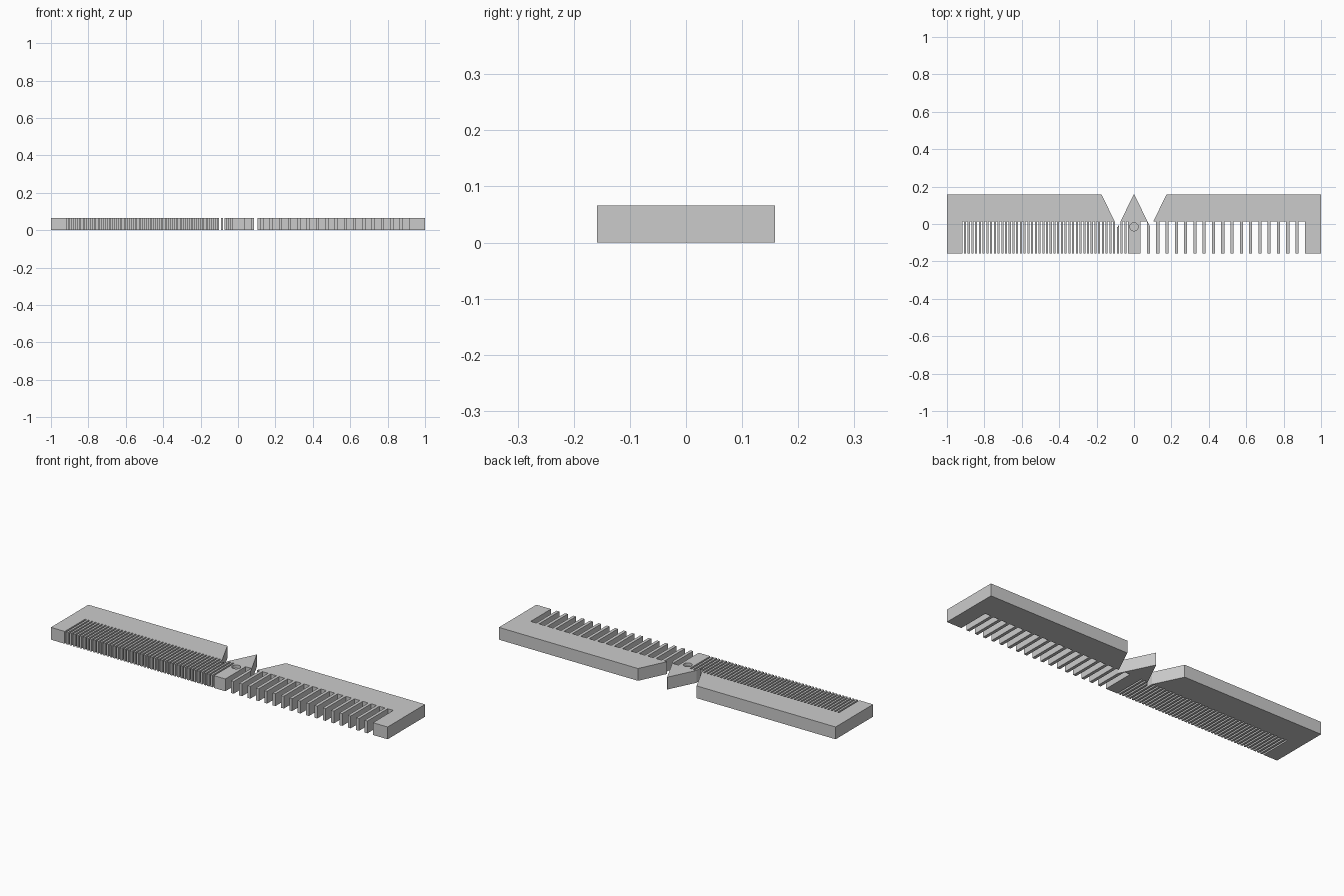
import bpy
import bmesh
import math

if "Cube" in bpy.data.objects:
    bpy.data.objects.remove(bpy.data.objects["Cube"], do_unlink=True)

HEIGHT = 0.066       # thickness of the comb
HALF_DEPTH = 0.159   # half of its width in y
ROOT = 0.014         # y of the tooth roots

grey = bpy.data.materials.new("grey")
grey.use_nodes = True
grey.diffuse_color = (0.6, 0.6, 0.6, 1)
grey.node_tree.nodes["Principled BSDF"].inputs["Base Color"].default_value = (0.6, 0.6, 0.6, 1)


def prisms(name, outlines, z0, z1):
    """One object made of vertical prisms, one per outline."""
    bm = bmesh.new()
    for outline in outlines:
        face = bm.faces.new([bm.verts.new((x, y, z0)) for x, y in outline])
        out = bmesh.ops.extrude_face_region(bm, geom=[face])
        verts = [v for v in out["geom"] if isinstance(v, bmesh.types.BMVert)]
        bmesh.ops.translate(bm, verts=verts, vec=(0, 0, z1 - z0))
    bmesh.ops.recalc_face_normals(bm, faces=bm.faces)
    mesh = bpy.data.meshes.new(name)
    bm.to_mesh(mesh)
    bm.free()
    mesh.materials.append(grey)
    obj = bpy.data.objects.new(name, mesh)
    bpy.context.collection.objects.link(obj)
    return obj


def cut(target, cutter):
    """Subtract the cutter and remove it."""
    mod = target.modifiers.new("cut", "BOOLEAN")
    mod.operation = "DIFFERENCE"
    mod.solver = "EXACT"
    mod.object = cutter
    bpy.context.view_layer.objects.active = target
    bpy.ops.object.modifier_apply(modifier=mod.name)
    bpy.data.objects.remove(cutter, do_unlink=True)


def rect(x0, x1, y0, y1):
    return [(x0, y0), (x1, y0), (x1, y1), (x0, y1)]


def slots(start, end, count, width):
    """Evenly spaced slots from start to end, open at the front."""
    pitch = (end - start - width) / (count - 1)
    return [rect(start + i * pitch, start + i * pitch + width, -0.3, ROOT)
            for i in range(count)]


# Solid body
comb = prisms("comb", [rect(-1, 1, -HALF_DEPTH, HALF_DEPTH)], 0, HEIGHT)

# Fine teeth on the right half, coarse teeth on the left half
cut(comb, prisms("fine_slots", slots(-0.918, -0.032, 45, 0.009), -0.1, 0.2))
cut(comb, prisms("coarse_slots", slots(0.036, 0.913, 18, 0.033), -0.1, 0.2))

# Two V notches that leave a pointed centre
notches = [[(s * 0.0005, HALF_DEPTH), (s * 0.088, -0.018), (s * 0.174, HALF_DEPTH),
            (s * 0.174, 0.3), (s * 0.0005, 0.3)] for s in (-1, 1)]
cut(comb, prisms("notches", notches, -0.1, 0.2))

# Shallow round recess in the centre
ring = [(0.022 * math.cos(math.tau * i / 32), -0.015 + 0.022 * math.sin(math.tau * i / 32))
        for i in range(32)]
cut(comb, prisms("recess", [ring], HEIGHT - 0.017, 0.2))

# Split the separate pieces and name them by position
bpy.ops.object.select_all(action="DESELECT")
comb.select_set(True)
bpy.context.view_layer.objects.active = comb
bpy.ops.object.mode_set(mode="EDIT")
bpy.ops.mesh.select_all(action="SELECT")
bpy.ops.mesh.separate(type="LOOSE")
bpy.ops.object.mode_set(mode="OBJECT")
for piece in list(bpy.context.selected_objects):
    xs = [v.co.x for v in piece.data.vertices]
    if min(xs) < -0.9:
        piece.name = "fine_comb_half"
    elif max(xs) > 0.9:
        piece.name = "coarse_comb_half"
    elif max(xs) > 0:
        piece.name = "pointed_centre"
    else:
        piece.name = "loose_tooth"
